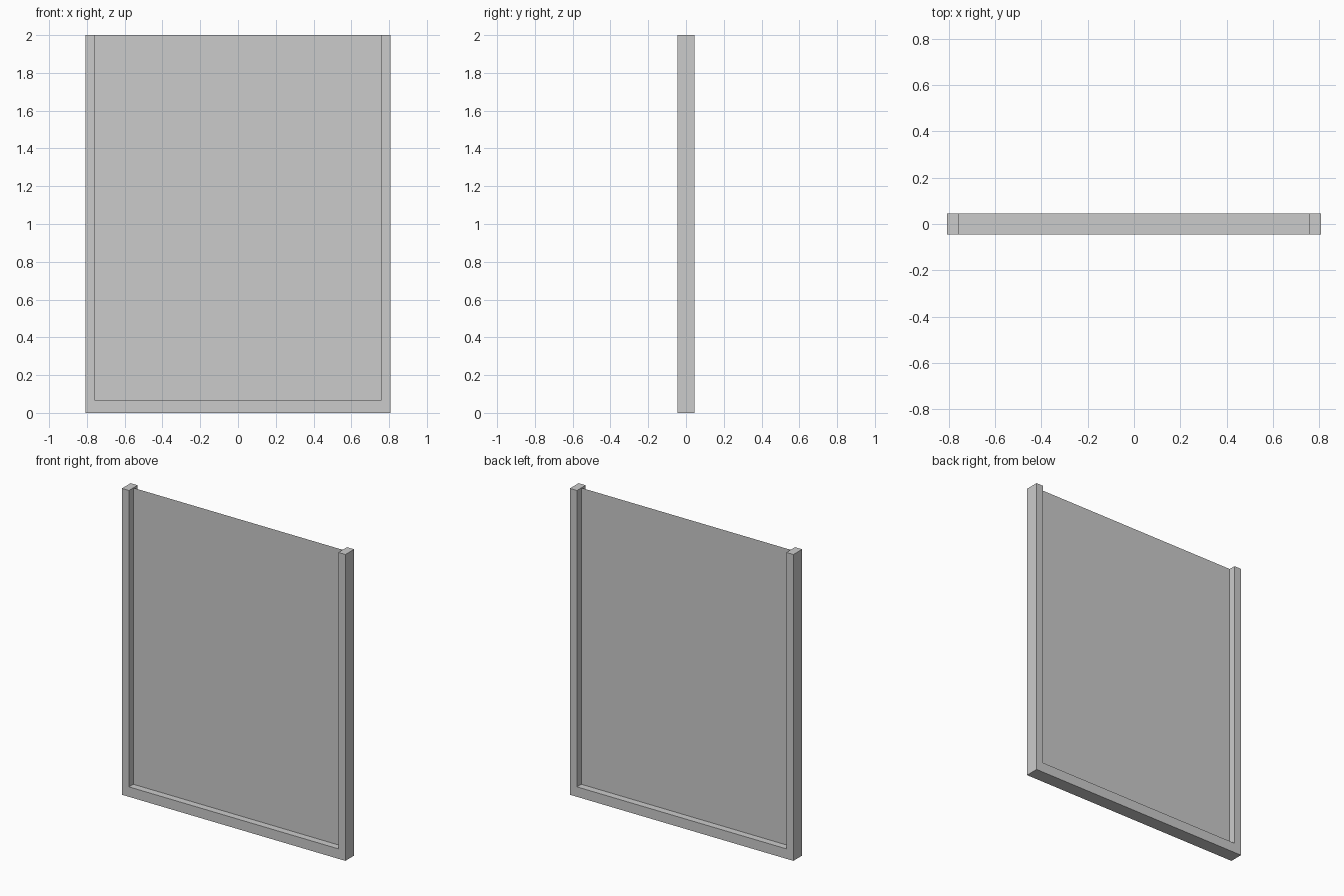
import bpy, bmesh

if "Cube" in bpy.data.objects:
    bpy.data.objects.remove(bpy.data.objects["Cube"])

W, IN, H, RAIL, D = 0.807, 0.756, 2.0, 0.065, 0.045


def make_object(name, outline, y, depth=0.0):
    """Flat x/z outline at y, optionally extruded along +y."""
    bm = bmesh.new()
    face = bm.faces.new([bm.verts.new((x, y, z)) for x, z in outline])
    if depth:
        res = bmesh.ops.extrude_face_region(bm, geom=[face], use_keep_orig=True)
        verts = [v for v in res["geom"] if isinstance(v, bmesh.types.BMVert)]
        bmesh.ops.translate(bm, verts=verts, vec=(0, depth, 0))
        bmesh.ops.recalc_face_normals(bm, faces=bm.faces[:])
    mesh = bpy.data.meshes.new(name)
    bm.to_mesh(mesh)
    bm.free()
    obj = bpy.data.objects.new(name, mesh)
    bpy.context.collection.objects.link(obj)
    return obj


# U-shaped frame: two posts and a bottom rail, in a front and a back half
u_shape = [(-W, 0), (W, 0), (W, H), (IN, H),
           (IN, RAIL), (-IN, RAIL), (-IN, H), (-W, H)]
make_object("front_frame", u_shape, -D, D)
make_object("back_frame", u_shape, 0, D)

# Thin sheet clamped between the two frame halves
make_object("panel", [(-W, 0), (W, 0), (W, H), (-W, H)], 0)
